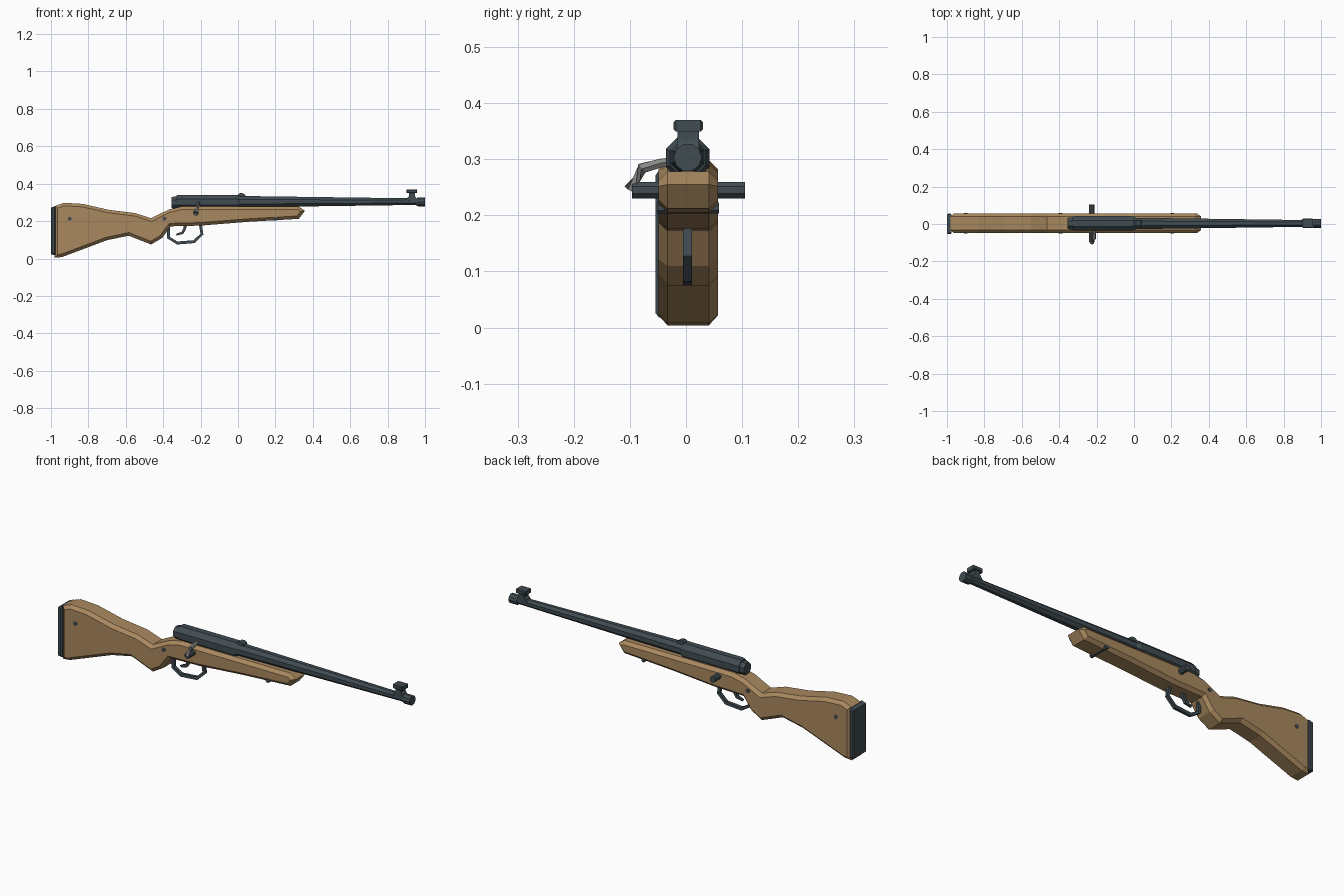
import bpy, bmesh, math
from mathutils import Vector

cube = bpy.data.objects.get("Cube")
if cube:
    bpy.data.objects.remove(cube)


def material(name, rgb):
    m = bpy.data.materials.new(name)
    m.use_nodes = True
    m.diffuse_color = (*rgb, 1)
    m.node_tree.nodes["Principled BSDF"].inputs["Base Color"].default_value = (*rgb, 1)
    return m


WOOD = material("stock wood", (0.40, 0.25, 0.115))
METAL = material("dark steel", (0.052, 0.073, 0.085))
STEEL = material("bare steel", (0.24, 0.25, 0.24))
MID = 0.004  # depth centre of the stock


def finish(name, bm, mat):
    bmesh.ops.recalc_face_normals(bm, faces=bm.faces)
    me = bpy.data.meshes.new(name)
    bm.to_mesh(me)
    bm.free()
    me.materials.append(mat)
    ob = bpy.data.objects.new(name, me)
    bpy.context.collection.objects.link(ob)
    return ob


def slab(name, outline, half, mat, bevel=0.0, mid=MID):
    """Extrude an x-z outline along y and chamfer the rims of both sides."""
    bm = bmesh.new()
    face = bm.faces.new([bm.verts.new((x, mid - half, z)) for x, z in outline])
    grown = bmesh.ops.extrude_face_region(bm, geom=[face])["geom"]
    bmesh.ops.translate(bm, vec=(0, 2 * half, 0),
                        verts=[v for v in grown if isinstance(v, bmesh.types.BMVert)])
    if bevel:
        rims = [e for e in bm.edges if abs(e.verts[0].co.y - e.verts[1].co.y) < 1e-5]
        bmesh.ops.bevel(bm, geom=rims, offset=bevel, segments=1, affect='EDGES')
    return finish(name, bm, mat)


def sweep(name, rings, mat, sides=8, axis=None):
    """Loft polygon rings, given as (centre, radius), along a path."""
    bm = bmesh.new()
    pts = [Vector(c) for c, r in rings]
    loops = []
    for i, (c, r) in enumerate(rings):
        d = axis or (pts[min(i + 1, len(pts) - 1)] - pts[max(i - 1, 0)])
        d = Vector(d).normalized()
        u = d.cross(Vector((0, 1, 0)) if abs(d.y) < 0.7 else Vector((1, 0, 0))).normalized()
        w = d.cross(u)
        loop = []
        for k in range(sides):
            a = 2 * math.pi * (k + 0.5) / sides
            loop.append(bm.verts.new(pts[i] + r * (math.cos(a) * u + math.sin(a) * w)))
        loops.append(loop)
    for a, b in zip(loops, loops[1:]):
        for k in range(sides):
            n = (k + 1) % sides
            bm.faces.new((a[k], a[n], b[n], b[k]))
    bm.faces.new(loops[0])
    bm.faces.new(loops[-1])
    return finish(name, bm, mat)


def tube(name, profile, z, mat, sides=8):
    """Turned part lying along x, from (x, radius) pairs."""
    return sweep(name, [((x, MID - 0.001, z), r) for x, r in profile], mat, sides, (1, 0, 0))


# Wooden stock: butt, wrist, grip and fore-end
slab("stock", [
    (-0.98, 0.28), (-0.93, 0.298), (-0.83, 0.292), (-0.69, 0.26), (-0.55, 0.243),
    (-0.465, 0.215), (-0.37, 0.262), (-0.30, 0.278), (0.325, 0.278), (0.358, 0.255),
    (0.325, 0.212), (0.05, 0.196), (-0.20, 0.176), (-0.36, 0.172), (-0.405, 0.11),
    (-0.465, 0.075), (-0.585, 0.122), (-0.70, 0.098), (-0.94, 0.008), (-0.98, 0.004)],
    0.053, WOOD, 0.016)

# Butt pad
slab("butt_pad", [(-1.0, 0.022), (-0.975, 0.018), (-0.975, 0.28), (-1.0, 0.272)],
     0.055, METAL, 0.006, 0.001)

# Receiver, bolt cap and tapered barrel with muzzle ring
tube("receiver", [(-0.33, 0.038), (-0.32, 0.042), (-0.005, 0.042), (0.01, 0.034)], 0.302, METAL)
tube("bolt_cap", [(-0.355, 0.031), (-0.345, 0.034), (-0.32, 0.034)], 0.299, METAL)
tube("barrel", [(0.0, 0.033), (0.95, 0.019), (0.965, 0.019)], 0.304, METAL)
tube("muzzle", [(0.955, 0.022), (0.962, 0.025), (1.0, 0.025)], 0.303, METAL, 10)

# Front sight: flared base, neck and top block
slab("front_sight_post", [(0.895, 0.31), (0.96, 0.31), (0.945, 0.335), (0.945, 0.355),
                          (0.915, 0.355), (0.915, 0.335)], 0.019, METAL)
slab("front_sight_block", [(0.902, 0.349), (0.957, 0.349), (0.957, 0.37), (0.902, 0.37)],
     0.026, METAL, 0.004)

# Rear sight
slab("rear_sight", [(-0.005, 0.325), (0.045, 0.325), (0.037, 0.343), (0.025, 0.349),
                    (0.01, 0.349), (0.0, 0.342)], 0.015, METAL)

# Cross rod and cranked bolt handle
sweep("cross_rod", [((-0.225, -0.096, 0.245), 0.016), ((-0.225, 0.105, 0.245), 0.016)], METAL)
sweep("bolt_handle", [((-0.21, -0.02, 0.297), 0.008), ((-0.212, -0.045, 0.293), 0.009),
                      ((-0.215, -0.078, 0.284), 0.011), ((-0.225, -0.097, 0.246), 0.014)],
      STEEL, 6)

# Trigger guard and trigger
guard = [(-0.372, 0.18), (-0.372, 0.112), (-0.325, 0.083), (-0.235, 0.09),
         (-0.193, 0.13), (-0.202, 0.19)]
sweep("trigger_guard", [((x, 0.003, z), 0.0115) for x, z in guard], METAL, 4)
trigger = [(-0.28, 0.19, 0.012), (-0.285, 0.16, 0.011), (-0.297, 0.137, 0.010), (-0.33, 0.127, 0.007)]
sweep("trigger", [((x, 0.003, z), r) for x, z, r in trigger], METAL, 4)

# Stock screws, showing on both sides
for i, x in enumerate((-0.90, -0.393, 0.205)):
    sweep(f"stock_screw_{i + 1}", [((x, MID - 0.055, 0.213), 0.011), ((x, MID + 0.055, 0.213), 0.011)],
          METAL, 8)
